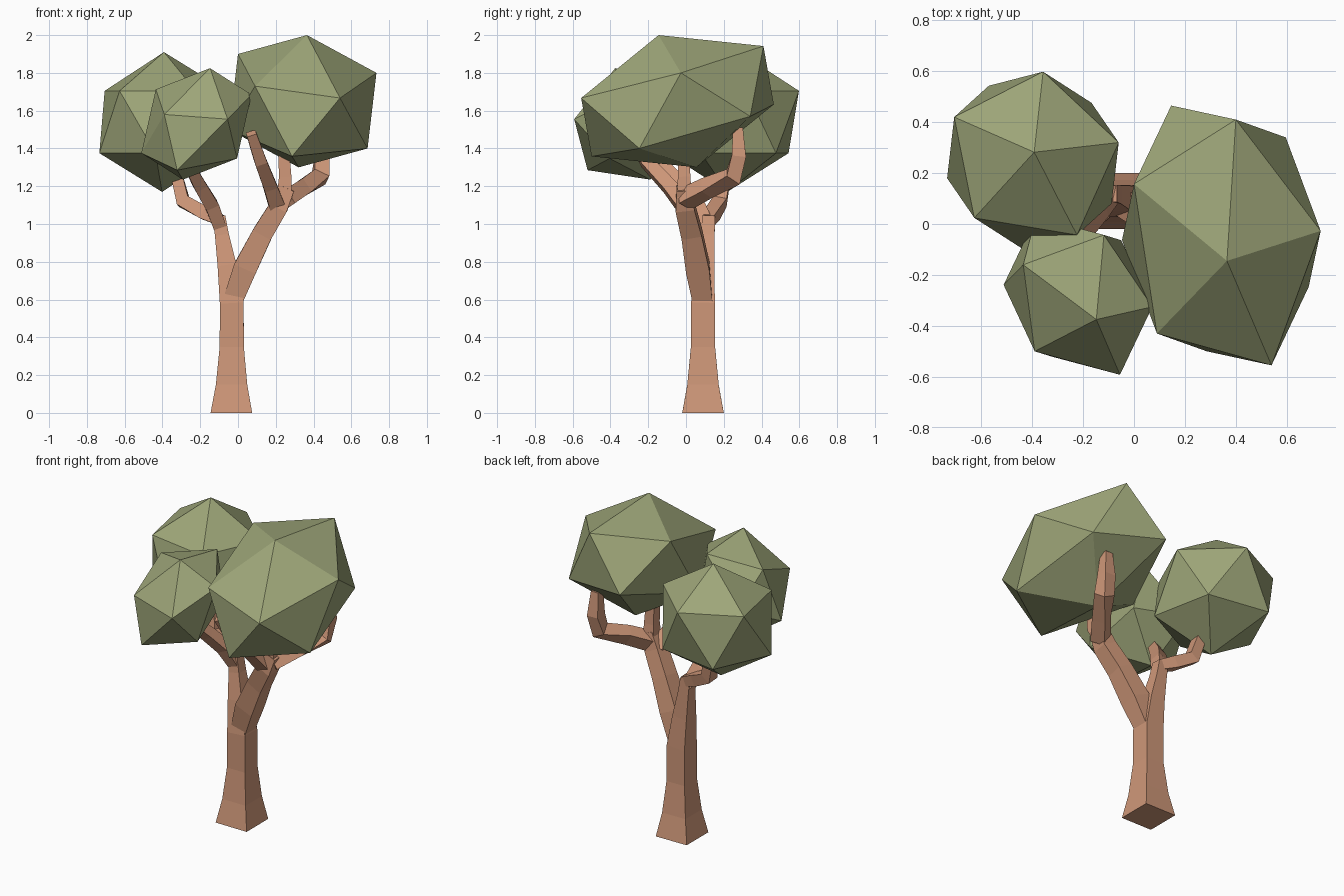
import bpy, bmesh
from mathutils import Vector


def material(name, rgb):
    m = bpy.data.materials.new(name)
    m.diffuse_color = (*rgb, 1)
    return m


bark = material("bark", (0.62, 0.31, 0.19))
leaf = material("leaf", (0.34, 0.38, 0.19))


def finish(name, bm, mat):
    bmesh.ops.recalc_face_normals(bm, faces=bm.faces)
    mesh = bpy.data.meshes.new(name)
    bm.to_mesh(mesh)
    bm.free()
    mesh.materials.append(mat)
    bpy.context.collection.objects.link(bpy.data.objects.new(name, mesh))


# Square tube following a path of (x, y, z, half width)
def limb(name, path):
    bm = bmesh.new()
    pts = [Vector(p[:3]) for p in path]
    rings = []
    for i, p in enumerate(pts):
        steps = [(pts[j + 1] - pts[j]).normalized()
                 for j in (i - 1, i) if 0 <= j < len(pts) - 1]
        t = sum(steps, Vector()).normalized()
        v = (Vector((0, 1, 0)) - t * t.y).normalized()
        u = v.cross(t)
        h = path[i][3]
        rings.append([bm.verts.new(p + (u * a + v * b) * h)
                      for a, b in ((-1, -1), (1, -1), (1, 1), (-1, 1))])
    for r, s in zip(rings, rings[1:]):
        for k in range(4):
            n = (k + 1) % 4
            bm.faces.new((r[k], r[n], s[n], s[k]))
    bm.faces.new(rings[0])
    bm.faces.new(rings[-1])
    finish(name, bm, bark)


# Stretched icosahedron: six upper corners mirrored through the centre
def crown(name, centre, upper):
    bm = bmesh.new()
    c = Vector(centre)
    for p in map(Vector, upper):
        bm.verts.new(p)
        bm.verts.new(2 * c - p)
    bmesh.ops.convex_hull(bm, input=bm.verts)
    finish(name, bm, leaf)


# Trunk running into the left limb
limb("trunk", [(-.035, .09, 0, .11), (-.034, .09, .15, .083), (-.033, .09, .35, .064),
               (-.033, .09, .58, .063), (-.058, .1, .78, .05), (-.085, .115, .94, .037),
               (-.1, .12, 1.04, .033)])
limb("left_front_branch", [(-.095, .118, .98, .034), (-.14, .06, 1.1, .036),
                           (-.2, -.02, 1.2, .034), (-.27, -.14, 1.33, .026)])
limb("left_back_branch", [(-.09, .12, 1.02, .03), (-.18, .145, 1.06, .036),
                          (-.29, .18, 1.12, .036), (-.33, .21, 1.28, .03)])

# Right limb and its three branches
limb("right_limb", [(-.025, .088, .6, .052), (.04, .062, .77, .062), (.13, .03, .95, .054),
                    (.215, -.005, 1.09, .05), (.26, -.01, 1.19, .04)])
limb("right_front_branch", [(.205, -.01, 1.1, .042), (.17, -.09, 1.2, .036),
                            (.12, -.21, 1.33, .032), (.07, -.29, 1.48, .026)])
limb("right_middle_branch", [(.245, -.008, 1.14, .04), (.25, -.01, 1.25, .033),
                             (.24, -.01, 1.42, .028)])
limb("right_back_branch", [(.25, -.005, 1.13, .045), (.34, .11, 1.19, .042),
                           (.435, .25, 1.25, .042), (.445, .28, 1.36, .038),
                           (.44, .275, 1.51, .026)])

# Leaf crowns
crown("right_crown", (.343, -.045, 1.65),
      [(.365, -.145, 2.0), (.4, .41, 1.942), (0, .157, 1.9),
       (.733, -.027, 1.8), (.54, -.555, 1.667), (.09, -.43, 1.73)])
crown("left_back_crown", (-.397, .25, 1.54),
      [(-.392, .282, 1.91), (-.357, .598, 1.705), (-.706, .42, 1.705),
       (-.627, .024, 1.705), (-.224, -.043, 1.705), (-.06, .32, 1.705)])
crown("left_front_crown", (-.22, -.282, 1.53),
      [(-.148, -.375, 1.825), (-.118, -.043, 1.775), (-.435, -.16, 1.713),
       (-.39, -.5, 1.58), (-.055, -.592, 1.555), (.072, -.325, 1.685)])
